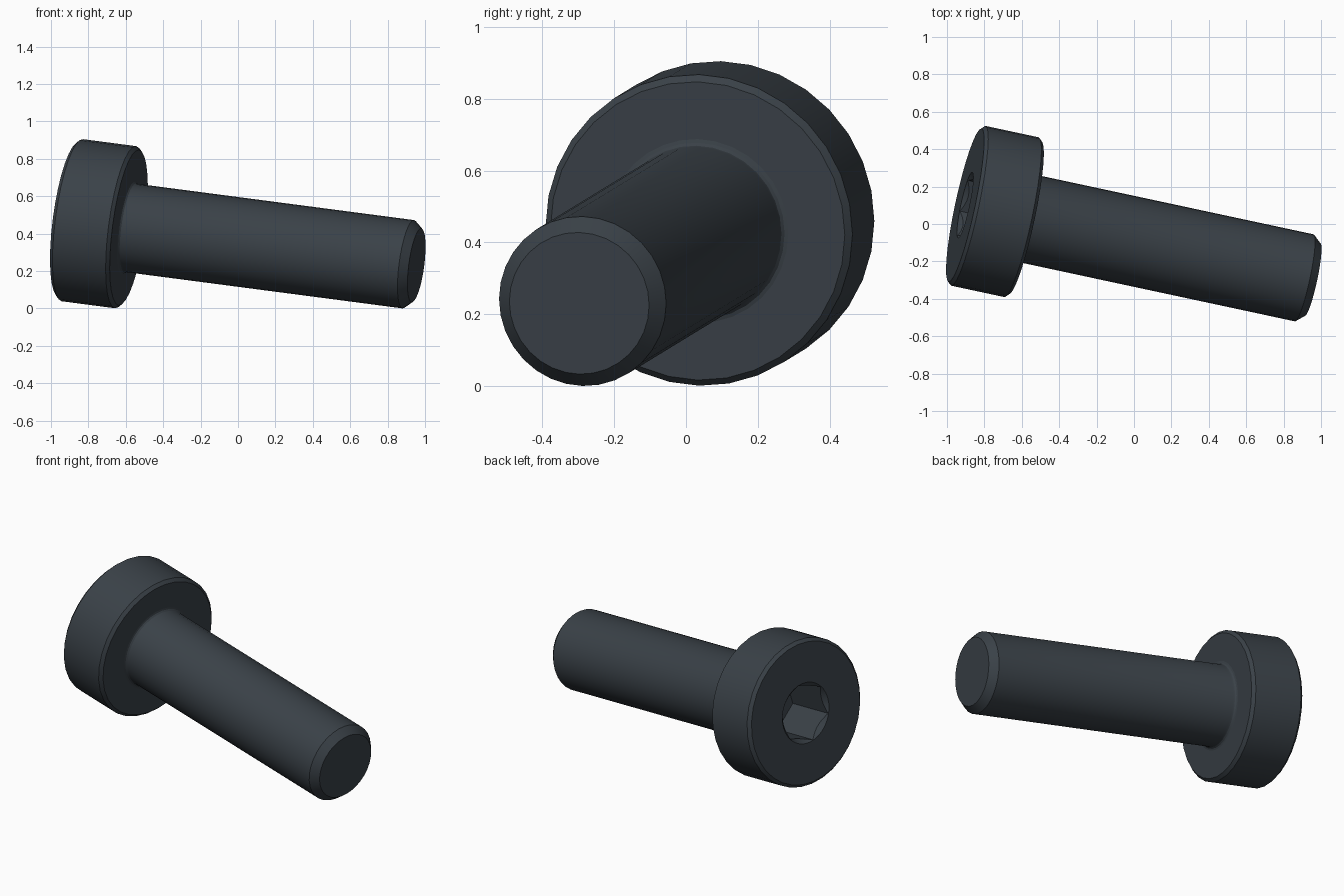
import bpy, bmesh, math
from mathutils import Vector, Matrix

old = bpy.data.objects.get("Cube")
if old:
    bpy.data.objects.remove(old, do_unlink=True)

# Dark steel colour
steel = bpy.data.materials.new("dark_steel")
steel.use_nodes = True
colour = (0.042, 0.053, 0.064, 1)
steel.diffuse_color = colour
steel.node_tree.nodes["Principled BSDF"].inputs["Base Color"].default_value = colour

# Tilted frame: local z runs from the head face to the tip
axis = Vector((1, -0.2145, -0.131)).normalized()
side = (Vector((0, 1, 0)) - axis * axis.y).normalized()
frame = Matrix((side, axis.cross(side), axis)).transposed().to_4x4()
frame.translation = (-0.903, 0.101, 0.474)


def lathe(name, profile, sides=32, turn=0.0):
    """Closed solid of revolution from (radius, height) pairs."""
    bm = bmesh.new()
    rings = []
    for r, z in profile:
        angles = [turn + math.tau * i / sides for i in range(sides)]
        rings.append([bm.verts.new((r * math.cos(a), r * math.sin(a), z)) for a in angles])
    for low, high in zip(rings, rings[1:]):
        for i in range(sides):
            j = (i + 1) % sides
            bm.faces.new((low[i], low[j], high[j], high[i]))
    bm.faces.new(rings[0][::-1])
    bm.faces.new(rings[-1])
    mesh = bpy.data.meshes.new(name)
    bm.to_mesh(mesh)
    bm.free()
    mesh.materials.append(steel)
    obj = bpy.data.objects.new(name, mesh)
    bpy.context.collection.objects.link(obj)
    obj.matrix_world = frame
    return obj


def activate(obj):
    bpy.ops.object.select_all(action='DESELECT')
    obj.select_set(True)
    bpy.context.view_layer.objects.active = obj


# Head with narrow chamfers on both rims
R, C, H = 0.437, 0.018, 0.329
head = lathe("head", [(R - C, 0), (R, C), (R, H - C), (R - C, H)])

# Shank with a small fillet under the head and a chamfered tip
r, f = 0.238, 0.02
fillet = [(r + f - f * math.sin(a), H + f - f * math.cos(a))
          for a in (math.radians(d) for d in (0, 30, 60, 90))]
shank = lathe("shank", [(r + f, H - 0.005)] + fillet + [(r, 1.87), (0.199, 1.915)])

# Hex socket and its countersink, cut from the head
hexagon = lathe("socket_cutter", [(0.178, -0.1), (0.178, 0.3)], 6, math.radians(19.5))
cone = lathe("countersink_cutter", [(0.21, -0.03), (0.15, 0.03)])
bpy.context.view_layer.update()
activate(head)
for cutter in (hexagon, cone):
    cutter.hide_render = True
    cut = head.modifiers.new("cut", 'BOOLEAN')
    cut.operation = 'DIFFERENCE'
    cut.solver = 'EXACT'
    cut.object = cutter
    bpy.ops.object.modifier_apply(modifier=cut.name)
for cutter in (hexagon, cone):
    bpy.data.objects.remove(cutter, do_unlink=True)

# Smooth round sides, crisp rims
for part in (head, shank):
    activate(part)
    bpy.ops.object.shade_smooth_by_angle(angle=math.radians(25))
